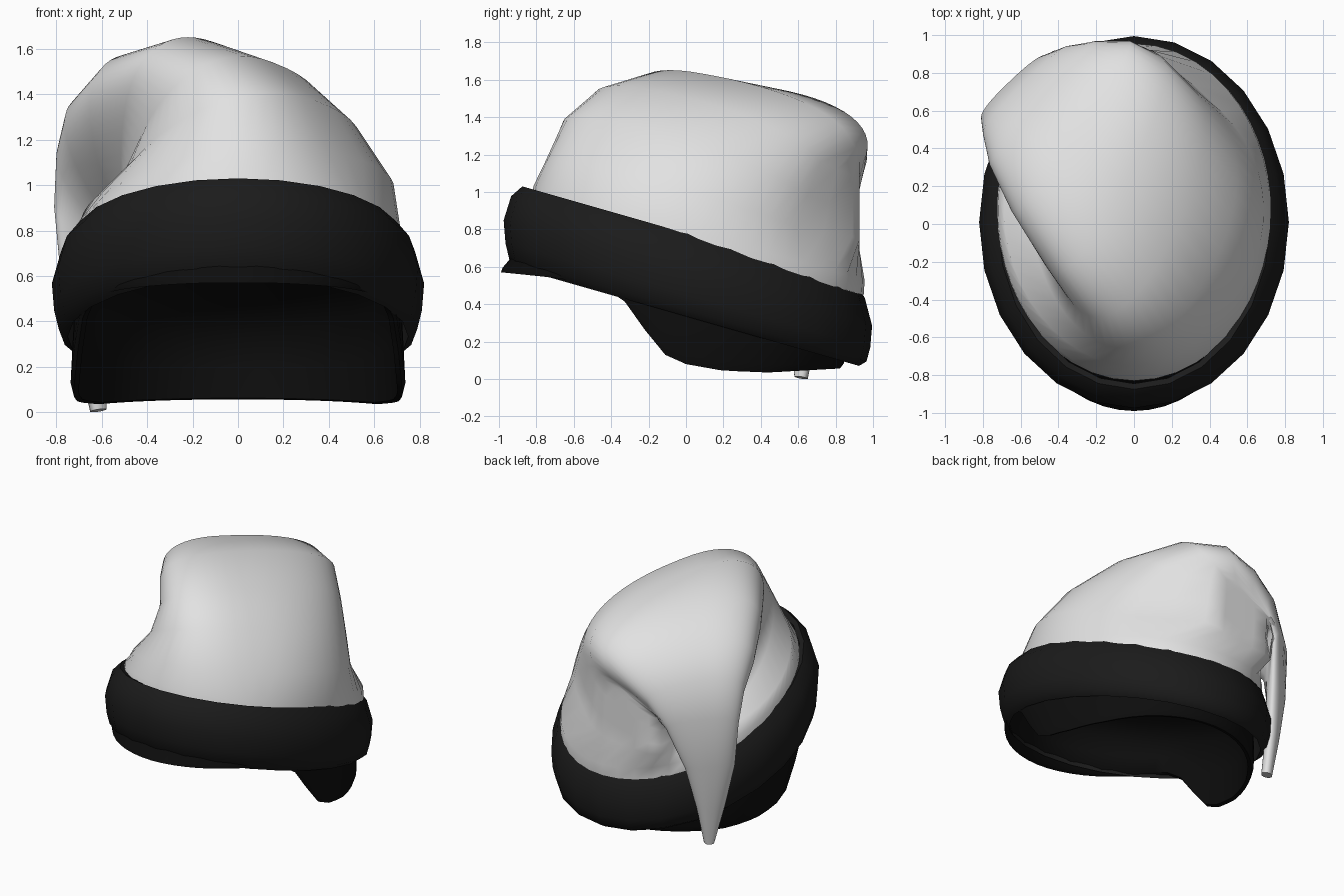
import bpy, math

if "Cube" in bpy.data.objects:
    bpy.data.objects.remove(bpy.data.objects["Cube"])

def material(name, v):
    m = bpy.data.materials.new(name)
    m.diffuse_color = (v, v, v, 1)
    m.use_nodes = True
    m.node_tree.nodes["Principled BSDF"].inputs["Base Color"].default_value = m.diffuse_color
    return m

CLOTH = material("light grey cloth", 0.76)
BAND = material("dark charcoal band", 0.011)
LINING = material("black lining", 0.004)
SLOPE, MID = -0.286, 0.57          # tilted plane of the band

def plane(y, off=0.0):
    return MID + SLOPE * y + off

def loft(name, rings, mat, closed=False, cap_end=False, angle=60):
    """Skin a list of equal-length closed rings."""
    n, k = len(rings[0]), len(rings)
    verts = [p for r in rings for p in r]
    faces = []
    for a in range(k if closed else k - 1):
        b = (a + 1) % k
        for i in range(n):
            j = (i + 1) % n
            faces.append((a * n + i, a * n + j, b * n + j, b * n + i))
    if cap_end:
        faces.append(tuple(range((k - 1) * n, k * n)))
    me = bpy.data.meshes.new(name)
    me.from_pydata(verts, [], faces)
    me.materials.append(mat)
    ob = bpy.data.objects.new(name, me)
    bpy.context.collection.objects.link(ob)
    bpy.ops.object.select_all(action='DESELECT')
    ob.select_set(True)
    bpy.context.view_layer.objects.active = ob
    bpy.ops.object.mode_set(mode='EDIT')
    bpy.ops.mesh.select_all(action='SELECT')
    bpy.ops.mesh.normals_make_consistent(inside=False)
    bpy.ops.object.mode_set(mode='OBJECT')
    bpy.ops.object.shade_smooth_by_angle(angle=math.radians(angle))
    return ob

def turn(n):
    return [2 * math.pi * i / n for i in range(n)]

# rolled band: closed profile swept round a tilted oval
profile = [(-0.13, 0.20), (-0.10, 0.21), (-0.04, 0.14), (0, 0.0), (-0.01, -0.12),
           (-0.03, -0.20), (-0.07, -0.235), (-0.06, -0.17), (-0.07, 0.0)]
rings = []
for off, dz in profile:
    ring = []
    for t in turn(24):
        x, y = (0.82 + off) * math.sin(t), 0.01 - (0.985 + off) * math.cos(t)
        ring.append((x, y, plane(y, dz)))
    rings.append(ring)
loft("rolled_band", rings, BAND, closed=True)

# lining: short lip at the front, deep flap round sides and back, shallow cap inside
EDGE = [(-1.0, 0.57), (-0.75, 0.545), (-0.5, 0.51), (-0.38, 0.46), (-0.28, 0.36),
        (-0.16, 0.15), (0.0, 0.08), (0.2, 0.045), (0.45, 0.035), (0.9, 0.06)]

def edge_z(y):
    for (y0, z0), (y1, z1) in zip(EDGE, EDGE[1:]):
        if y <= y1:
            return z0 + (z1 - z0) * max(0, (y - y0) / (y1 - y0))
    return EDGE[-1][1]

def lining_ring(f, inset=0.0, lift=0.0):
    ring = []
    for t in turn(56):
        c, s = -math.cos(t), math.sin(t)
        ytop, ybot = 0.86 * c, (0.84 if c > 0 else 1.01) * c
        ztop, zbot = plane(ytop, 0.0), edge_z(ybot)
        rx = 0.715 + 0.025 * f
        k = 1 - inset
        y = (ytop + (ybot - ytop) * f * f) * k
        z = plane(y, lift) if f == 0 else ztop + (zbot - ztop) * f
        ring.append((rx * s * k, y, z))
    return ring

loft("lining_flap", [lining_ring(0), lining_ring(0.5), lining_ring(0.9), lining_ring(1, 0.02),
                     lining_ring(0.98, 0.05), lining_ring(0.5, 0.05), lining_ring(0, 0.05),
                     lining_ring(0, 0.25, 0.10), lining_ring(0, 0.6, 0.17)],
     LINING, cap_end=True)

# cloth: oval rings from the band, bending over to the back left and hanging to a tip
R = math.sqrt(0.5)

def world(u, s, z):                  # u: towards back left, s: towards back right
    return ((s - u) * R, (s + u) * R, z)

def ramp(v, a, b):
    v = min(1, max(0, (v - a) / (b - a)))
    return v * v * (3 - 2 * v)

N = 48
rings = []
for rx, ry, cy, dz in [(0.73, 0.89, 0.06, 0.15), (0.72, 0.885, 0.07, 0.23)]:
    ring = []
    for t in turn(N):
        d = world(-math.cos(t), math.sin(t), 0)
        r = 1 / math.hypot(d[0] / rx, d[1] / ry)
        y = d[1] * r + cy
        ring.append((d[0] * r, y, plane(y, dz)))
    rings.append(ring)

# outer u, outer z, inner u, inner z, low s, high s, side tilt, sideways skew of u
FOLD = [(-0.67, 1.13, 0.75, 0.72, -0.70, 0.75, -0.17, 0.12),
        (-0.49, 1.37, 0.71, 0.76, -0.60, 0.74, -0.20, 0.25),
        (-0.22, 1.54, 0.69, 0.79, -0.53, 0.73, -0.19, 0.30),
        (0.15, 1.63, 0.69, 0.80, -0.49, 0.73, -0.17, 0.30),
        (0.53, 1.57, 0.71, 0.80, -0.41, 0.67, -0.12, 0.18),
        (0.80, 1.40, 0.75, 0.79, -0.32, 0.54, -0.09, 0.08),
        (0.94, 1.21, 0.80, 0.77, -0.23, 0.42, -0.05, 0.02),
        (1.00, 0.95, 0.85, 0.72, -0.18, 0.30, 0, 0),
        (0.99, 0.60, 0.87, 0.55, -0.16, 0.17, 0, 0),
        (0.95, 0.28, 0.86, 0.28, -0.10, 0.09, 0, 0),
        (0.905, 0.0, 0.835, 0.015, -0.035, 0.035, 0, 0)]
for k, (ou, oz, iu, iz, lo, hi, tilt, skew) in enumerate(FOLD):
    egg = 1 - 0.53 * min(1, (k + 0.5) / 3) if k < 8 else 1
    ring = []
    for t in turn(N):
        f = ((1 + math.cos(t)) / 2) ** egg
        side = math.copysign(abs(math.sin(t)) ** 0.85, math.sin(t))
        s = side * (hi if side > 0 else -lo)
        u = iu + (ou - iu) * f + skew * s
        if k < 7:                    # keep the back right wall full
            w = ramp(s, 0.12, 0.42) * ramp(-math.cos(t), 0.0, 0.35)
            u += w * max(0, 1.31 - s - u)
        ring.append(world(u, s, iz + (oz - iz) * f + tilt * s))
    rings.append(ring)
loft("drooping_cloth", rings, CLOTH, cap_end=True, angle=75)
